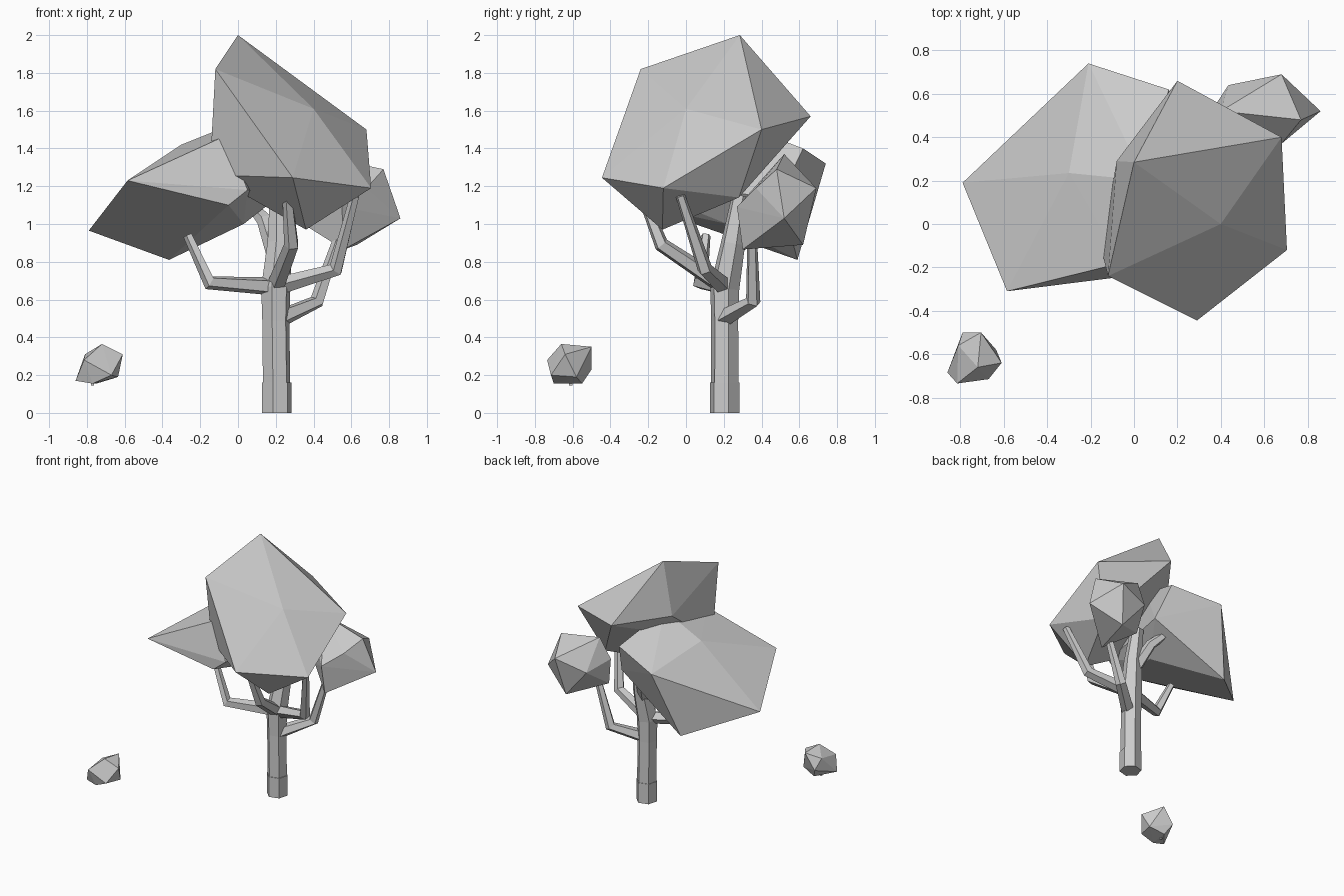
import bpy, bmesh, math
from mathutils import Vector


def finish(bm, name):
    bmesh.ops.recalc_face_normals(bm, faces=bm.faces[:])
    me = bpy.data.meshes.new(name)
    bm.to_mesh(me)
    bm.free()
    ob = bpy.data.objects.new(name, me)
    bpy.context.collection.objects.link(ob)


# Faceted lump wrapped round a few corner points
def lump(name, pts):
    bm = bmesh.new()
    for p in pts:
        bm.verts.new(p)
    r = bmesh.ops.convex_hull(bm, input=bm.verts[:])
    junk = [g for g in r["geom_interior"] + r["geom_unused"]
            if isinstance(g, bmesh.types.BMVert)]
    bmesh.ops.delete(bm, geom=list(set(junk)), context='VERTS')
    finish(bm, name)


# Tapered low-poly limb through centre points with radii
def limb(name, path, radii, sides, phase=0.5):
    bm = bmesh.new()
    P = [Vector(p) for p in path]
    rings = []
    for i, p in enumerate(P):
        d = (P[min(i + 1, len(P) - 1)] - P[max(i - 1, 0)]).normalized()
        q = Vector((0, 0, 1)).rotation_difference(d)
        ring = []
        for k in range(sides):
            a = 2 * math.pi * (k + phase) / sides
            v = Vector((math.cos(a), math.sin(a), 0)) * radii[i]
            ring.append(bm.verts.new(p + q @ v))
        rings.append(ring)
    for a, b in zip(rings, rings[1:]):
        for k in range(sides):
            j = (k + 1) % sides
            bm.faces.new((a[k], a[j], b[j], b[k]))
    bm.faces.new(rings[0][::-1])
    bm.faces.new(rings[-1])
    finish(bm, name)


# Foliage
lump("main_foliage", [
    (0, .285, 2.0), (-.12, -.24, 1.82), (.40, 0, 1.61), (.68, .40, 1.50),
    (.705, -.12, 1.19), (.29, -.445, 1.245), (.20, .66, 1.57),
    (.36, -.125, .97), (.52, .28, 1.14), (-.15, -.12, 1.26), (-.08, .29, 1.58)])
lump("left_foliage", [
    (-.79, .19, .965), (-.585, -.31, 1.23), (-.365, .59, .81), (-.05, -.24, 1.10),
    (-.21, .74, 1.32), (-.30, .235, 1.42), (.16, .62, 1.40), (.05, .20, 1.56),
    (-.06, -.18, 1.47), (.05, -.23, 1.18), (.03, .22, 1.0), (.22, .50, 1.15)])
lump("small_foliage", [
    (.86, .52, 1.03), (.77, .48, 1.29), (.51, .54, 1.30), (.68, .69, 1.19),
    (.435, .64, 1.12), (.68, .37, 1.19), (.63, .62, .89), (.56, .30, .865),
    (.40, .52, 1.37), (.33, .48, 1.2), (.55, .27, 1.09), (.36, .46, .99)])

# Floating clump beside the tree
lump("loose_clump", [
    (-.72, -.66, .365), (-.705, -.50, .35), (-.79, -.50, .23), (-.61, -.64, .31),
    (-.67, -.715, .20), (-.815, -.735, .28), (-.86, -.685, .17), (-.77, -.70, .155),
    (-.635, -.58, .19), (-.75, -.55, .155), (-.81, -.56, .31)])
limb("clump_stem", [(-.77, -.61, .145), (-.77, -.61, .20)], [.012, .012], 4)

# Trunk
limb("trunk_base", [(.205, .205, 0), (.205, .205, .16)], [.08, .08], 6, 0.25)
limb("trunk", [(.205, .205, .1), (.2, .205, .49), (.2, .205, .66),
               (.22, .25, .9), (.215, .29, 1.15)],
     [.075, .074, .08, .066, .048], 6, 0.25)

# Branches: root, elbow, tip
branches = {
    "left_branch": [(.18, .2, .67), (-.15, .075, .69), (-.265, .105, .94)],
    "right_branch": [(.21, .2, .67), (.52, .10, .76), (.62, -.03, 1.15)],
    "front_branch": [(.2, .2, .67), (.285, -.13, .89), (.26, -.24, 1.17)],
    "back_branch": [(.22, .2, .50), (.42, .355, .59), (.54, .35, .95)],
    "upper_branch": [(.2, .24, .84), (.14, .36, 1.02), (.06, .47, 1.11)],
}
for name, path in branches.items():
    limb(name, path, [.05, .041, .026], 5)
